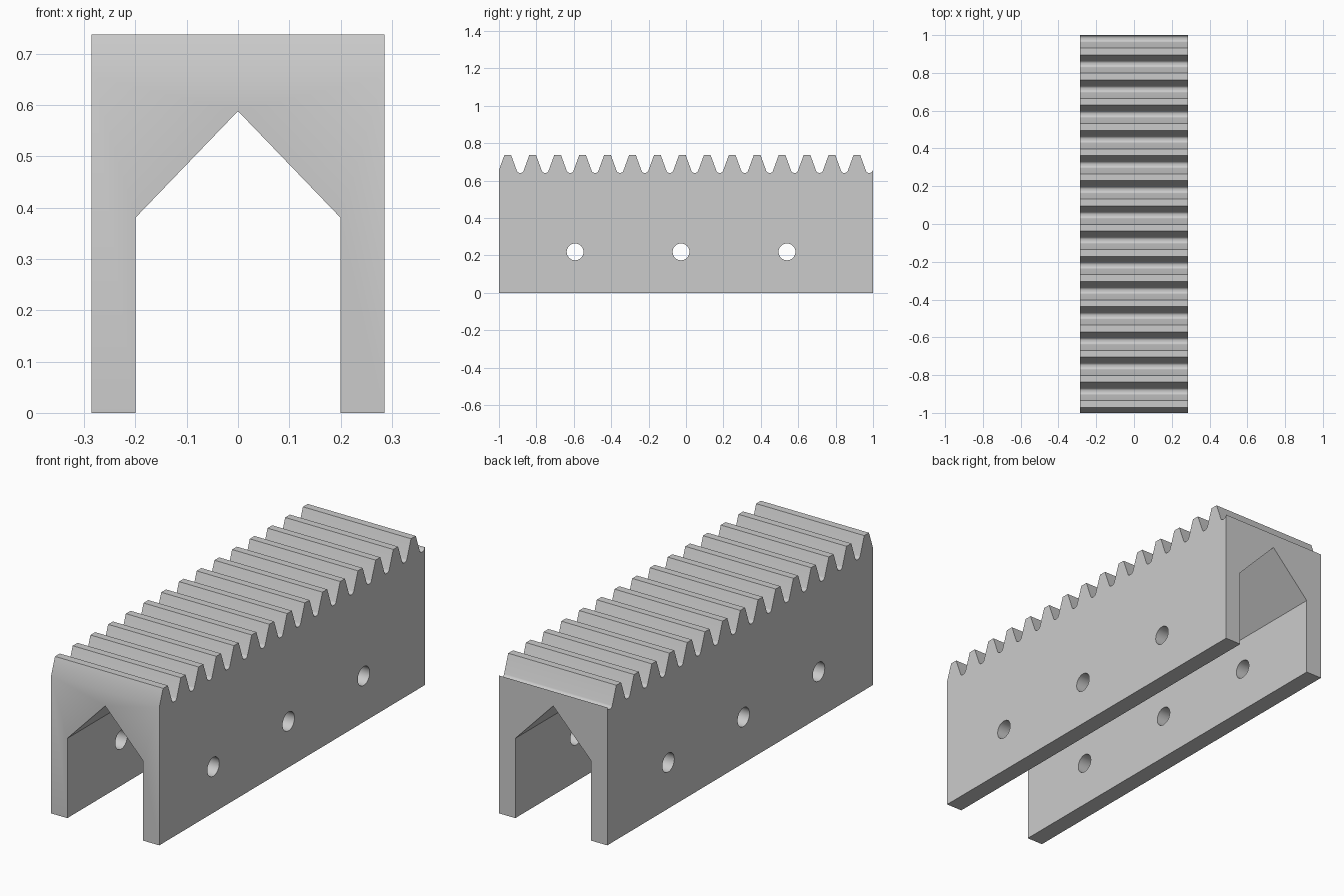
import bpy, bmesh, math
from mathutils import Matrix, Vector

cube = bpy.data.objects.get("Cube")
if cube:
    bpy.data.objects.remove(cube, do_unlink=True)

# Main sizes
HALF_WIDTH, HALF_LENGTH, TOP = 0.285, 1.0, 0.737
TEETH = 15
PITCH = 2 * HALF_LENGTH / TEETH
MODULE = PITCH / math.pi
SLOPE = math.radians(20)
FIRST_TOOTH = -0.953

grey = bpy.data.materials.new("plain_grey")
grey.use_nodes = True
colour = (0.6, 0.6, 0.6, 1)
grey.diffuse_color = colour
grey.node_tree.nodes["Principled BSDF"].inputs["Base Color"].default_value = colour


def make_object(name, bm):
    bmesh.ops.recalc_face_normals(bm, faces=bm.faces[:])
    mesh = bpy.data.meshes.new(name)
    bm.to_mesh(mesh)
    bm.free()
    mesh.materials.append(grey)
    obj = bpy.data.objects.new(name, mesh)
    bpy.context.collection.objects.link(obj)
    return obj


def prism(name, points, depth):
    """Extrude a closed outline of 3D points along a vector."""
    bm = bmesh.new()
    face = bm.faces.new([bm.verts.new(p) for p in points])
    new = bmesh.ops.extrude_face_region(bm, geom=[face])["geom"]
    bmesh.ops.translate(bm, vec=depth,
                        verts=[v for v in new if isinstance(v, bmesh.types.BMVert)])
    return make_object(name, bm)


def rack_profile():
    """Tooth line as (y, z): flat crests, sloped flanks, rounded roots."""
    crest = PITCH / 4 - MODULE * math.tan(SLOPE)
    root_z = TOP - 2.25 * MODULE
    radius = 0.38 * MODULE
    swing = math.pi / 2 - SLOPE
    root = PITCH / 4 - 1.25 * MODULE * math.tan(SLOPE)
    flat = root - radius * math.tan(swing / 2)
    arc = [(flat + radius * math.sin(swing * i / 6),
            root_z + radius * (1 - math.cos(swing * i / 6))) for i in range(7)]
    valley = [(-y, z) for y, z in reversed(arc)] + arc
    line = []
    for i in range(-1, TEETH + 1):
        centre = FIRST_TOOTH + i * PITCH
        line += [(centre - crest, TOP), (centre + crest, TOP)]
        line += [(centre + PITCH / 2 + y, z) for y, z in valley]
    # Trim the line at both ends of the bar
    trimmed = []
    for (y0, z0), (y1, z1) in zip(line, line[1:]):
        for end in (-HALF_LENGTH, HALF_LENGTH):
            if y0 < end < y1:
                trimmed.append((end, z0 + (z1 - z0) * (end - y0) / (y1 - y0)))
        if abs(y1) < HALF_LENGTH:
            trimmed.append((y1, z1))
    return trimmed


# Toothed bar
outline = [(-HALF_LENGTH, 0)] + rack_profile() + [(HALF_LENGTH, 0)]
rack = prism("toothed_rack", [(-HALF_WIDTH, y, z) for y, z in outline],
             (2 * HALF_WIDTH, 0, 0))

# Channel with a pointed roof along the underside
channel_outline = [(-0.2, -0.1), (0.2, -0.1), (0.2, 0.38), (0, 0.588), (-0.2, 0.38)]
cutters = [prism("channel_cutter", [(x, -1.2, z) for x, z in channel_outline],
                 (0, 2.4, 0))]

# Three bolt holes through both walls
for i in range(3):
    bm = bmesh.new()
    place = (Matrix.Translation(Vector((0, -0.593 + 0.5665 * i, 0.219)))
             @ Matrix.Rotation(math.pi / 2, 4, "Y"))
    bmesh.ops.create_cone(bm, cap_ends=True, segments=32, radius1=0.045,
                          radius2=0.045, depth=1, matrix=place)
    cutters.append(make_object("bolt_hole_cutter", bm))

# Cut, then remove the cutters
bpy.ops.object.select_all(action="DESELECT")
bpy.context.view_layer.objects.active = rack
rack.select_set(True)
for cutter in cutters:
    cutter.hide_render = True
    cut = rack.modifiers.new("cut", "BOOLEAN")
    cut.operation, cut.solver, cut.object = "DIFFERENCE", "EXACT", cutter
    bpy.ops.object.modifier_apply(modifier=cut.name)
    bpy.data.objects.remove(cutter, do_unlink=True)

# Smooth roots and holes, crisp edges elsewhere
bpy.ops.object.shade_smooth_by_angle(angle=math.radians(30))
